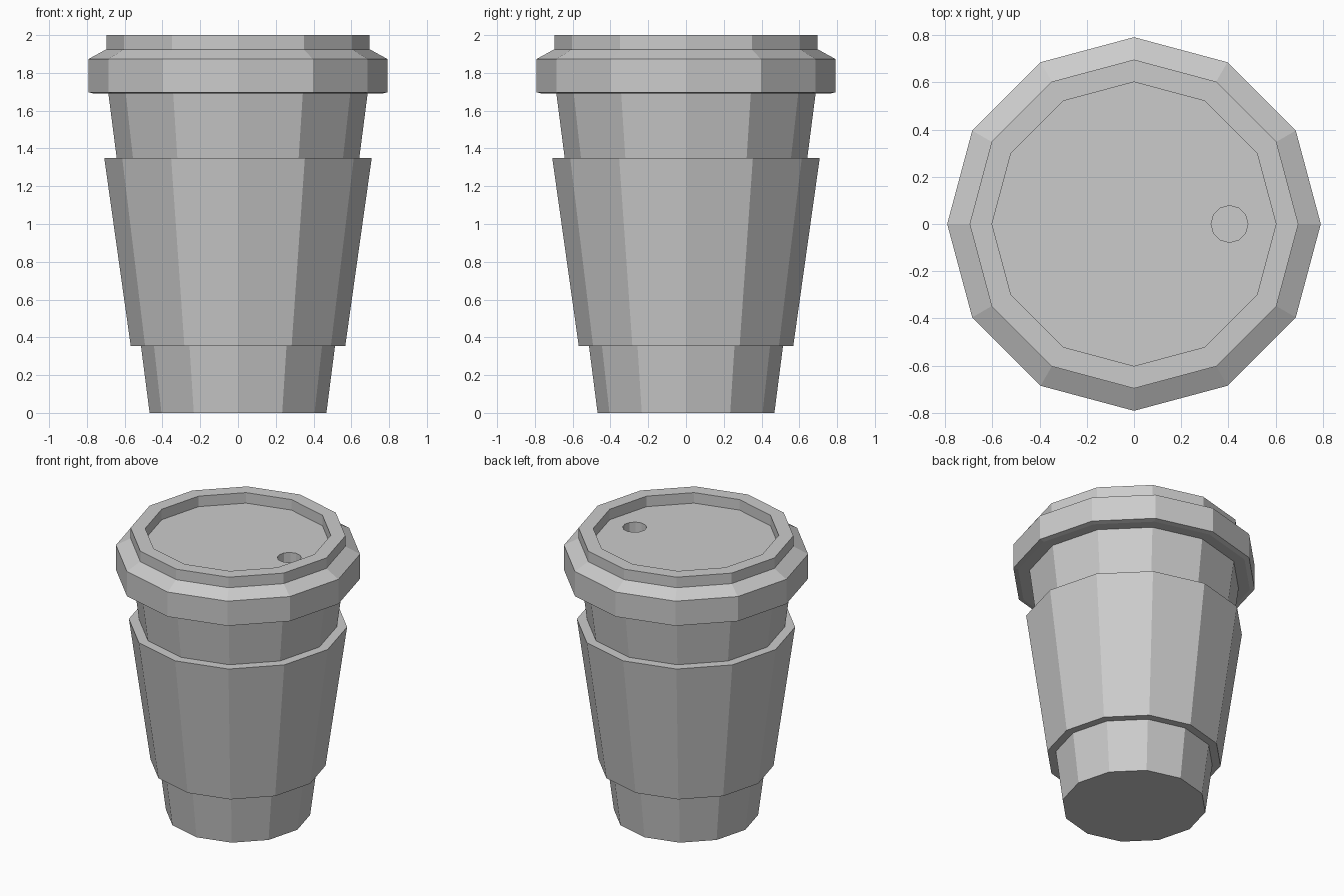
import bpy, bmesh, math

cube = bpy.data.objects.get("Cube")
if cube:
    bpy.data.objects.remove(cube, do_unlink=True)

SIDES = 12

grey = bpy.data.materials.new("plain_grey")
grey.use_nodes = True
colour = (0.6, 0.6, 0.6, 1)
grey.diffuse_color = colour
grey.node_tree.nodes["Principled BSDF"].inputs["Base Color"].default_value = colour


def lathe(name, profile, centre=(0, 0)):
    """Closed faceted solid from (radius, height) rings, capped at both ends."""
    bm = bmesh.new()
    rings = []
    for r, z in profile:
        ring = []
        for i in range(SIDES):
            a = math.tau * i / SIDES
            ring.append(bm.verts.new((centre[0] + r * math.cos(a),
                                      centre[1] + r * math.sin(a), z)))
        rings.append(ring)
    for low, high in zip(rings, rings[1:]):
        for i in range(SIDES):
            j = (i + 1) % SIDES
            bm.faces.new((low[i], low[j], high[j], high[i]))
    bm.faces.new(rings[0][::-1])
    bm.faces.new(rings[-1])
    bmesh.ops.recalc_face_normals(bm, faces=bm.faces)
    mesh = bpy.data.meshes.new(name)
    bm.to_mesh(mesh)
    bm.free()
    mesh.materials.append(grey)
    obj = bpy.data.objects.new(name, mesh)
    bpy.context.collection.objects.link(obj)
    return obj


# Tapered cup body
lathe("cup", [(0.468, 0), (0.69, 1.72)])

# Sleeve around the middle
lathe("sleeve", [(0.568, 0.355), (0.708, 1.35)])

# Lid: skirt, sloped shoulder, raised rim, and recessed top
lid = lathe("lid", [(0.76, 1.69), (0.792, 1.697), (0.792, 1.873),
                    (0.697, 1.925), (0.697, 2.0), (0.602, 2.0), (0.602, 1.925)])

# Drinking hole
cutter = lathe("drinking_hole_cutter", [(0.078, 1.8), (0.078, 1.97)], (0.405, 0))
cutter.hide_render = True
cut = lid.modifiers.new("drinking_hole", 'BOOLEAN')
cut.operation = 'DIFFERENCE'
cut.solver = 'EXACT'
cut.object = cutter
bpy.context.view_layer.objects.active = lid
bpy.ops.object.modifier_apply(modifier=cut.name)
bpy.data.objects.remove(cutter, do_unlink=True)
